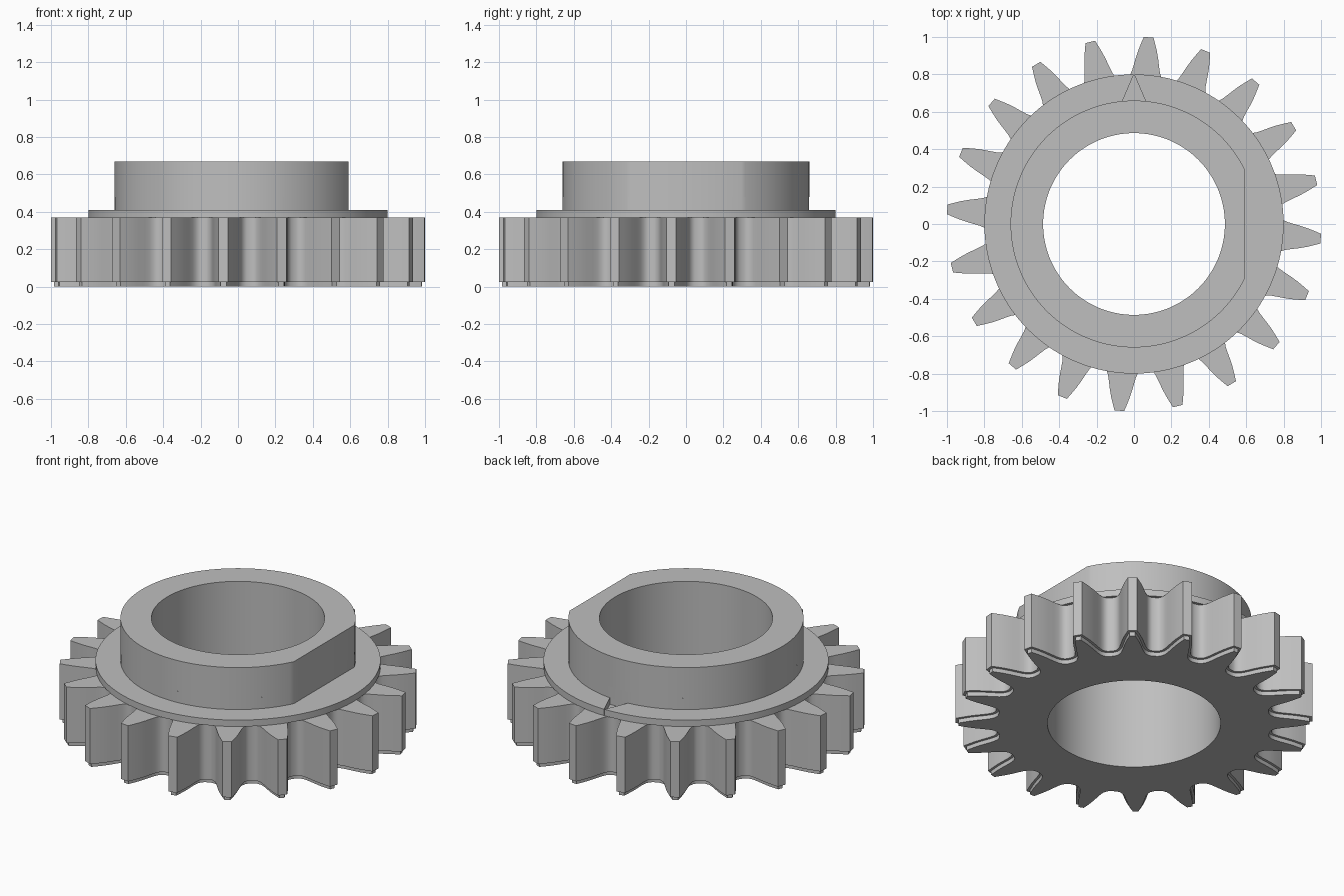
import bpy
import bmesh
from math import sin, cos, asin, radians, sqrt, tau
from mathutils import Vector

if "Cube" in bpy.data.objects:
    bpy.data.objects.remove(bpy.data.objects["Cube"], do_unlink=True)

BORE, HUB, FLANGE, FLAT_X = 0.486, 0.66, 0.80, 0.59
TEETH = 20
TOOTH_TURN = radians(85.5)
NOTCH_HALF = 0.062
NOTCH_Y = sqrt(HUB ** 2 - NOTCH_HALF ** 2)

steel = bpy.data.materials.new("steel_grey")
steel.use_nodes = True
steel.diffuse_color = (0.52, 0.52, 0.52, 1)
steel.node_tree.nodes["Principled BSDF"].inputs["Base Color"].default_value = (0.52, 0.52, 0.52, 1)


def arc(radius, start=0.0, end=tau, steps=144):
    """Counter-clockwise points on a circle, end excluded."""
    return [Vector((radius * cos(start + (end - start) * i / steps),
                    radius * sin(start + (end - start) * i / steps)))
            for i in range(steps)]


def inset(points, distance):
    """Move a counter-clockwise outline inwards with mitred corners."""
    result = []
    for i, p in enumerate(points):
        a = (p - points[i - 1]).normalized()
        b = (points[(i + 1) % len(points)] - p).normalized()
        na, nb = Vector((a.y, -a.x)), Vector((b.y, -b.x))
        result.append(p - (na + nb) * distance / (1 + na.dot(nb)))
    return result


def bored_prism(name, outline, bottom, top, caps=("bottom", "top")):
    """Extrude an outline that has the round bore through it."""
    bm = bmesh.new()
    levels = []
    for z in (bottom, top):
        loops = []
        for pts in (outline, arc(BORE)):
            verts = [bm.verts.new((p.x, p.y, z)) for p in pts]
            edges = [bm.edges.new((verts[i - 1], v)) for i, v in enumerate(verts)]
            loops.append((verts, edges))
        levels.append(loops)
    for k in (0, 1):
        low, high = levels[0][k][0], levels[1][k][0]
        for i in range(len(low)):
            quad = [low[i - 1], low[i], high[i], high[i - 1]]
            bm.faces.new(quad if k == 0 else quad[::-1])
    for cap, loops, sign in (("bottom", levels[0], -1), ("top", levels[1], 1)):
        if cap in caps:
            made = bmesh.ops.triangle_fill(bm, use_beauty=True, use_dissolve=False,
                                           edges=loops[0][1] + loops[1][1])
            for face in made["geom"]:
                if isinstance(face, bmesh.types.BMFace):
                    face.normal_update()
                    if face.normal.z * sign < 0:
                        face.normal_flip()
    mesh = bpy.data.meshes.new(name)
    bm.to_mesh(mesh)
    bm.free()
    mesh.materials.append(steel)
    obj = bpy.data.objects.new(name, mesh)
    bpy.context.collection.objects.link(obj)
    return obj


# Toothed outline: radius and half width from the root fillet to the tip
flank = [(0.782, 0.108), (0.787, 0.095), (0.80, 0.083), (0.82, 0.075), (0.85, 0.068),
         (0.89, 0.060), (0.93, 0.050), (0.97, 0.037), (1.0015, 0.026)]
teeth = []
for n in range(TEETH):
    centre = TOOTH_TURN + tau * n / TEETH
    for side, half in ((-1, flank), (1, flank[::-1])):
        for r, w in half:
            a = centre + side * asin(w / r)
            teeth.append(Vector((r * cos(a), r * sin(a))))

# Flange outline with a V-shaped timing notch at the back
gap = 0.001
notch = [Vector((NOTCH_HALF, NOTCH_Y)), Vector((-NOTCH_HALF, NOTCH_Y))]
flange = arc(FLANGE, tau / 4 + gap, tau * 5 / 4 - gap) + \
    [Vector((FLANGE * sin(gap), FLANGE * cos(gap)))] + notch

# Hub outline with one flat side
flat = asin(sqrt(HUB ** 2 - FLAT_X ** 2) / HUB)
corner = Vector((FLAT_X, -HUB * sin(flat)))
hub = arc(HUB, flat, tau - flat) + [corner]
notch_angle = asin(NOTCH_HALF / HUB)
hub_notched = arc(HUB, flat, tau / 4 - notch_angle, 24) + notch[:1] + \
    arc(HUB, tau / 4 + notch_angle, tau - flat, 100) + [corner]

parts = [
    bored_prism("gear_bottom_step", inset(teeth, 0.015), 0, 0.025, ("bottom",)),
    bored_prism("gear_teeth", teeth, 0.025, 0.37),
    bored_prism("flange", flange, 0.37, 0.41),
    bored_prism("hub_base", hub_notched, 0.41, 0.48, ()),
    bored_prism("hub", hub, 0.48, 0.67),
]

# Smooth round walls, keep edges crisp
bpy.ops.object.select_all(action="DESELECT")
for obj in parts:
    obj.select_set(True)
bpy.context.view_layer.objects.active = parts[0]
bpy.ops.object.shade_smooth_by_angle(angle=radians(30))
